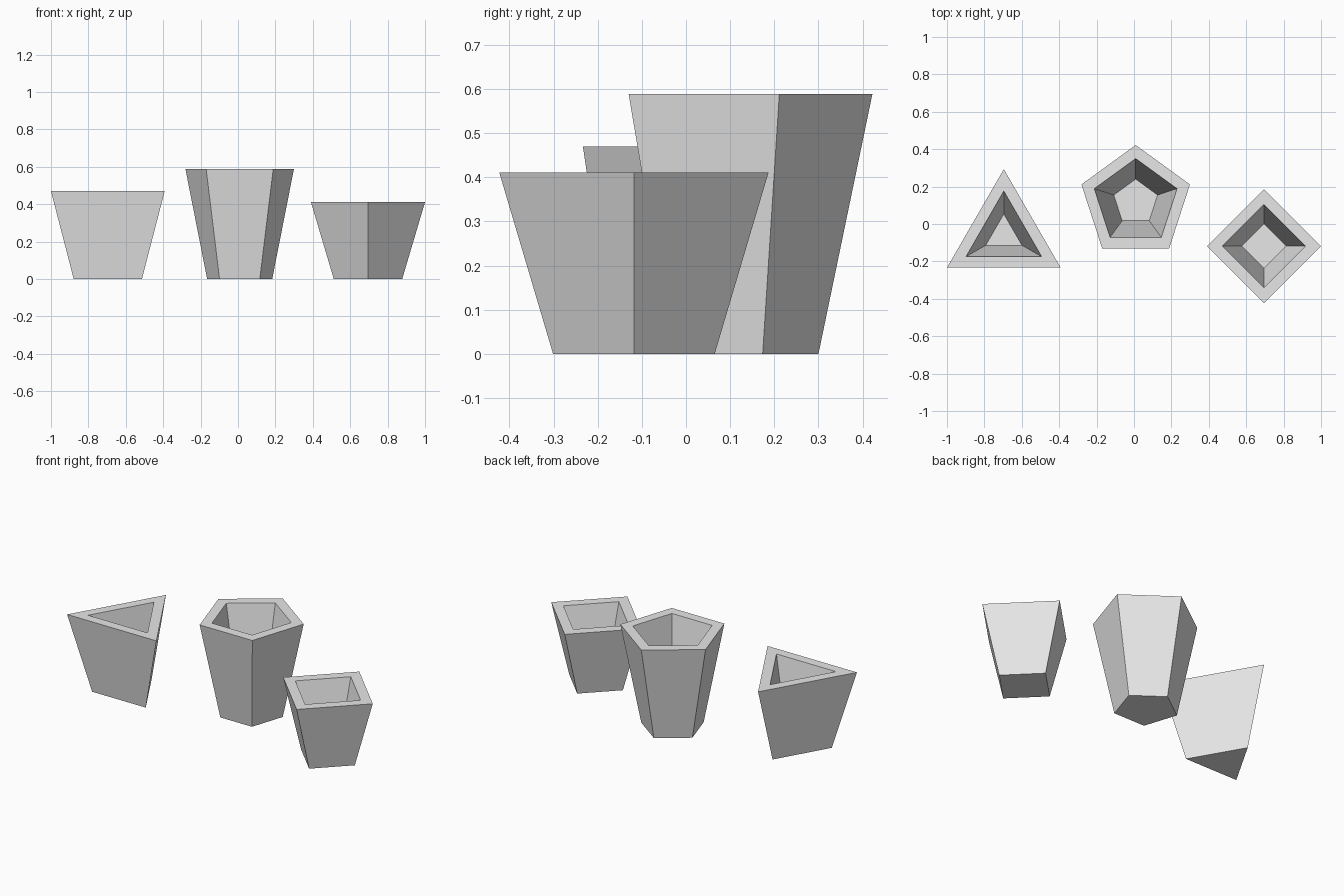
import bpy
import bmesh
from math import cos, sin, pi

cube = bpy.data.objects.get("Cube")
if cube:
    bpy.data.objects.remove(cube, do_unlink=True)

WALL = 0.0585   # wall thickness
FLOOR = 0.06    # floor thickness
TAPER = 0.6     # base radius relative to rim radius

# Plain grey clay
clay = bpy.data.materials.new("grey clay")
clay.use_nodes = True
clay.diffuse_color = (0.8, 0.8, 0.8, 1)
clay.node_tree.nodes["Principled BSDF"].inputs["Base Color"].default_value = (0.8, 0.8, 0.8, 1)


def make_pot(name, sides, x, y, radius, height):
    """Tapered hollow pot with one corner pointing to the back."""
    bm = bmesh.new()
    inset = WALL / cos(pi / sides)
    floor_radius = radius * (TAPER + (1 - TAPER) * FLOOR / height)

    def ring(r, z):
        angles = [pi / 2 + 2 * pi * i / sides for i in range(sides)]
        return [bm.verts.new((r * cos(a), r * sin(a), z)) for a in angles]

    # Outer base, outer rim, inner rim, inner floor
    rings = [ring(radius * TAPER, 0), ring(radius, height),
             ring(radius - inset, height), ring(floor_radius - inset, FLOOR)]
    for low, high in zip(rings, rings[1:]):
        for i in range(sides):
            j = (i + 1) % sides
            bm.faces.new((low[i], low[j], high[j], high[i]))
    bm.faces.new(rings[0][::-1])
    bm.faces.new(rings[-1])
    bmesh.ops.recalc_face_normals(bm, faces=bm.faces)

    mesh = bpy.data.meshes.new(name)
    bm.to_mesh(mesh)
    bm.free()
    mesh.materials.append(clay)
    pot = bpy.data.objects.new(name, mesh)
    pot.location = (x, y, 0)
    bpy.context.collection.objects.link(pot)


make_pot("triangular_pot", 3, -0.696, -0.058, 0.351, 0.47)
make_pot("pentagonal_pot", 5, 0.009, 0.117, 0.305, 0.588)
make_pot("square_pot", 4, 0.695, -0.118, 0.305, 0.411)
